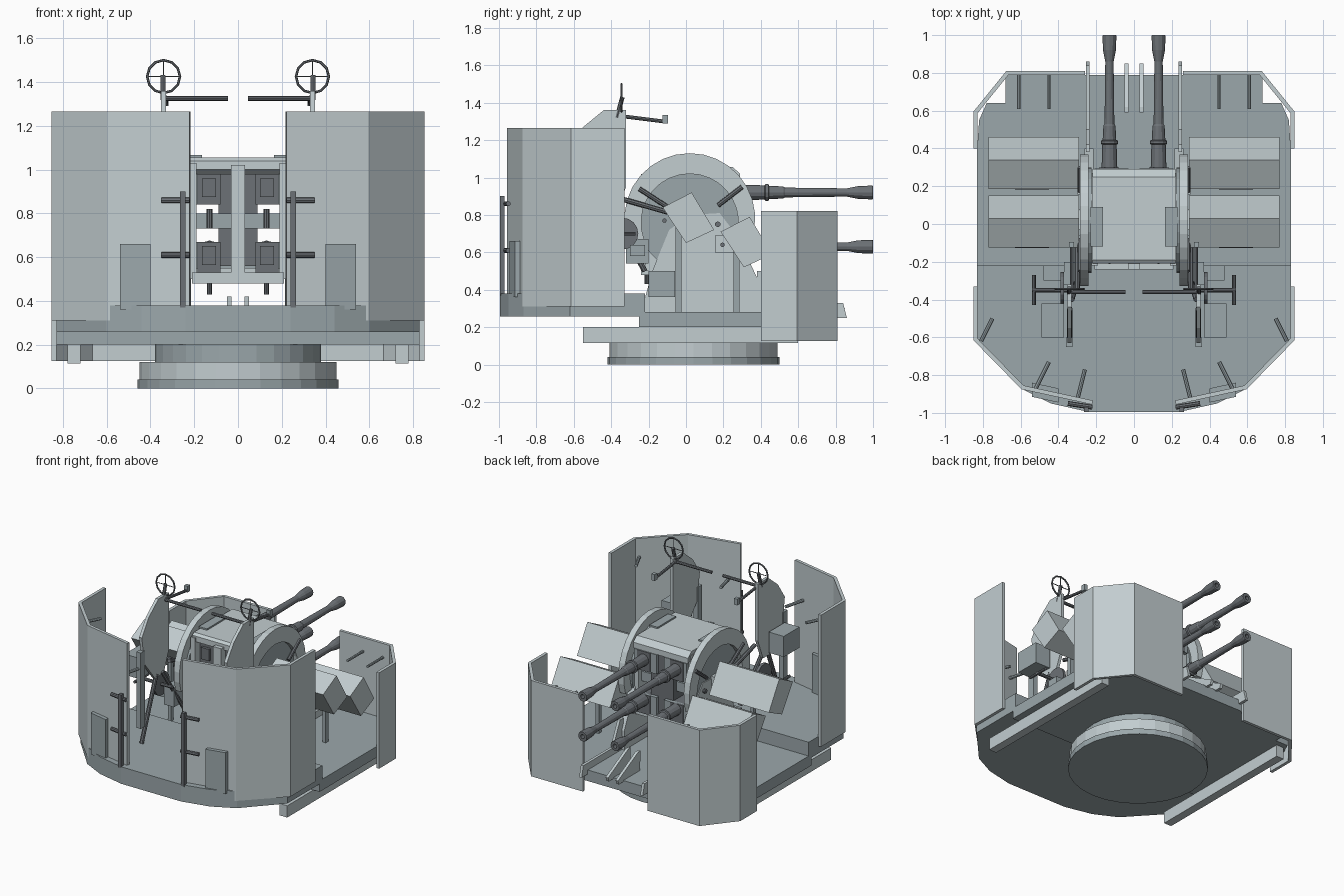
import bpy, bmesh, math
from mathutils import Vector, Matrix

if "Cube" in bpy.data.objects:
    bpy.data.objects.remove(bpy.data.objects["Cube"])


def material(name, rgb):
    m = bpy.data.materials.new(name)
    m.diffuse_color = (*rgb, 1)
    m.use_nodes = True
    m.node_tree.nodes["Principled BSDF"].inputs["Base Color"].default_value = m.diffuse_color
    return m


PAINT = material("blue_grey_paint", (.54, .61, .63))
DECK = material("deck_grey", (.33, .39, .41))
STEEL = material("dark_steel", (.15, .165, .18))


def finish(name, bm, mirror=False, mat=None):
    bmesh.ops.recalc_face_normals(bm, faces=bm.faces)
    me = bpy.data.meshes.new(name)
    bm.to_mesh(me)
    bm.free()
    me.materials.append(mat or PAINT)
    ob = bpy.data.objects.new(name, me)
    bpy.context.collection.objects.link(ob)
    if mirror:
        ob.modifiers.new("Mirror", 'MIRROR')
    return ob


def prism(name, pts, axis, a, b, mirror=False, mat=None):
    """Extrude a 2D outline: axis 'z' takes (x, y), axis 'x' takes (y, z)."""
    bm = bmesh.new()
    f = (lambda p, t: (p[0], p[1], t)) if axis == 'z' else (lambda p, t: (t, p[0], p[1]))
    lo = [bm.verts.new(f(p, a)) for p in pts]
    hi = [bm.verts.new(f(p, b)) for p in pts]
    n = len(pts)
    bm.faces.new(lo)
    bm.faces.new(hi)
    for i in range(n):
        j = (i + 1) % n
        bm.faces.new((lo[i], lo[j], hi[j], hi[i]))
    return finish(name, bm, mirror, mat)


def box(name, x0, x1, y0, y1, z0, z1, mirror=True, mat=None):
    return prism(name, [(x0, y0), (x1, y0), (x1, y1), (x0, y1)], 'z', z0, z1, mirror, mat)


def rod(name, p, q, r=0.01, sides=8, mirror=True, mat=STEEL):
    p, q = Vector(p), Vector(q)
    d = q - p
    m = Matrix.Translation((p + q) / 2) @ d.to_track_quat('Z', 'Y').to_matrix().to_4x4()
    bm = bmesh.new()
    bmesh.ops.create_cone(bm, cap_ends=True, segments=sides, radius1=r, radius2=r,
                          depth=d.length, matrix=m)
    return finish(name, bm, mirror, mat)


def shield(name, path, z0, z1, t=0.022):
    bm = bmesh.new()
    cols = [(bm.verts.new((x, y, z0)), bm.verts.new((x, y, z1))) for x, y in path]
    for (a, b), (c, d) in zip(cols, cols[1:]):
        bm.faces.new((a, c, d, b))
    ob = finish(name, bm)
    so = ob.modifiers.new("Thickness", 'SOLIDIFY')
    so.thickness, so.offset, so.use_even_offset = t, 0, True
    ob.modifiers.new("Mirror", 'MIRROR')


def lathe(name, prof, x, z, sides=12):
    """Revolve (y, radius) stations around an axis along y."""
    bm = bmesh.new()
    rings = [[bm.verts.new((x + r * math.cos(2 * math.pi * i / sides), y,
                            z + r * math.sin(2 * math.pi * i / sides)))
              for i in range(sides)] for y, r in prof]
    for a, b in zip(rings, rings[1:]):
        for i in range(sides):
            j = (i + 1) % sides
            bm.faces.new((a[i], a[j], b[j], b[i]))
    bm.faces.new(rings[0])
    bm.faces.new(rings[-1])
    return finish(name, bm, True, STEEL)


def arc(cy, cz, r, a0, a1, n):
    return [(cy + r * math.cos(math.radians(a0 + (a1 - a0) * i / n)),
             cz + r * math.sin(math.radians(a0 + (a1 - a0) * i / n))) for i in range(n + 1)]


def sym(half):
    return half + [(-x, y) for x, y in reversed(half)]


# Turntable
for nm, r, z0, z1, mt in (("base_flange", .46, 0, .04, DECK), ("base_ring", .45, .04, .12, PAINT),
                          ("turntable_neck", .38, .12, .2, DECK)):
    rod(nm, (0, .04, z0), (0, .04, z1), r, 28, False, mt)

# Floors and side beams
prism("rear_floor", sym([(.83, -.25), (.83, .4), (.82, .55), (.78, .64), (.68, .64), (.68, .79)]),
      'z', .2, .28, False, DECK)
prism("front_floor", sym([(.83, -.22), (.83, -.62), (.6, -.87), (.44, -.95), (.24, -.995)]),
      'z', .257, .38, False, DECK)
box("side_beam", .72, .78, -.55, .6, .115, .2)

# Armour shields
shield("front_shield", [(.84, -.33), (.84, -.61), (.59, -.865), (.22, -.945)], .31, 1.265)
shield("rear_shield", [(.84, .4), (.84, .59), (.67, .8), (.26, .8)], .125, .82)
for i, (p, q, z) in enumerate([((.3, -.93), (.26, -.77), 1.0), ((.52, -.87), (.45, -.73), .95),
                               ((.81, -.62), (.75, -.5), 1.13)]):
    rod(f"front_shield_peg_{i}", (*p, z), (*q, z), .011, mat=DECK)
for x in (.45, .61):
    rod(f"rear_shield_peg_{x}", (x, .61, .72), (x, .79, .72), .009, mat=DECK)
box("shield_edge_post", .24, .265, -.995, -.97, .37, .9, mat=STEEL)
for z in (.61, .86):
    rod(f"shield_latch_{z}", (.22, -.97, z), (.35, -.95, z), .013)
prism("front_locker", [(.4, -.945), (.54, -.915), (.54, -.84), (.4, -.87)],
      'z', .36, .66, True, DECK)

# Trunnion cheeks
prism("trunnion_cheek", [(-.24, .28), (-.18, .5), (-.09, .72), (.02, .8), (.18, .81),
                         (.28, .68), (.4, .42), (.4, .28)], 'x', .215, .262, True)
box("cheek_box", .25, .31, -.2, -.06, .36, .5, mat=DECK)
rod("trunnion_pivot", (.2, .17, .75), (.28, .17, .75), .015, 10)

# Elevating side discs: raised rim around a recessed plate
prism("side_disc", arc(.02, .78, .28, 0, 360, 28)[:-1], 'x', .225, .255, True, DECK)
prism("side_disc_rim", arc(.02, .78, .35, -20, 200, 18) + arc(.02, .76, .26, 200, -20, 18),
      'x', .24, .285, True)
rod("disc_brace_front", (.285, -.25, .94), (.285, -.08, .83), .013)
rod("disc_brace_rear", (.285, .3, .95), (.285, .17, .85), .013)

# Gun cradle
prism("cradle_cover", [(-.21, 1.0), (-.21, 1.04), (-.19, 1.055), (.25, 1.055), (.29, 1.02),
                       (.29, .98), (.24, 1.02), (-.18, 1.02)], 'x', -.22, .22)
box("cover_hatch", .165, .23, -.12, .09, 1.05, 1.066, mat=DECK)
box("cradle_side", .19, .225, -.22, .27, .5, 1.03)
box("cradle_front_sill", -.21, .21, -.24, -.18, .48, .53, False)
box("cradle_post", -.033, .033, -.24, -.19, .52, 1.02, False)
box("cradle_core", -.09, .09, -.15, .27, .56, .98, False, STEEL)
box("cradle_shelf", -.2, .2, -.16, .24, .73, .8, False, DECK)
box("cradle_rear_sill", -.21, .21, .22, .28, .5, .55, False)
rod("cradle_bolt", (.13, -.21, .43), (.13, -.21, .5), .011)
rod("cocking_handle", (.13, -.2, .73), (.13, -.2, .82), .013)

# Four guns
for nm, z in (("upper", .92), ("lower", .61)):
    c = z + (.02 if nm == "lower" else 0)
    box(nm + "_receiver", .08, .185, -.17, .3, z - .08, z + .06, mat=STEEL)
    box(nm + "_breech_block", .1, .165, -.19, -.16, z - .045, z + .04, mat=STEEL)
    box(nm + "_mount_plate", .03, .21, .27, .295, z - .08, z + .06, mat=DECK)
    lathe(nm + "_barrel", [(.28, .042), (.42, .038), (.425, .046), (.44, .046), (.445, .036),
                           (.52, .032), (.53, .026), (.86, .022), (.92, .034), (.995, .037),
                           (1.0, .034), (1.0, .015), (.93, .015)], .13, c)

# Ammunition boxes on posts
for nm, dy, dz in (("front", 0, 0), ("rear", .31, -.13)):
    pts = [(.03, .92), (.15, .72), (0, .65), (-.125, .84)]
    prism(nm + "_ammo_box", [(y + dy, z + dz) for y, z in pts], 'x', .29, .77, True)
    box(nm + "_ammo_post", .5, .525, -.055 + dy, -.025 + dy, .28, .75 + dz, mat=DECK)
    rod(nm + "_ammo_handle", (.45, -.115 + dy, .77 + dz), (.63, -.115 + dy, .77 + dz), .012)
    box(nm + "_ammo_feed", .24, .3, -.03 + dy * .6, .08 + dy * .6, .73 + dz, .82 + dz)

# Rear deck rails
prism("deck_side_rail", [(.38, .28), (.38, .5), (.42, .5), (.5, .33), (.84, .33), (.86, .25),
                         (.78, .25), (.78, .28)], 'x', .235, .255, True)
prism("deck_center_rail", [(.59, .42), (.62, .42), (.85, .3), (.84, .27), (.6, .28)],
      'x', .03, .05, True)

# Sight brackets and ring sights
prism("sight_bracket", [(-.32, 1.36), (-.44, 1.36), (-.55, 1.27), (-.63, 1.15), (-.6, .95),
                        (-.48, .8), (-.38, .8), (-.32, .95)], 'x', .33, .352, True)
rod("sight_post", (.343, -.37, 1.32), (.343, -.34, 1.43), .012)
bpy.ops.mesh.primitive_torus_add(location=(0, 0, 0), major_segments=12, minor_segments=6,
                                 major_radius=.075, minor_radius=.006)
ring = bpy.context.object
ring.name = "ring_sight"
ring.data.transform(Matrix.Translation((.34, -.345, 1.425)) @ Matrix.Rotation(math.pi / 2, 4, 'X'))
ring.data.materials.append(STEEL)
ring.modifiers.new("Mirror", 'MIRROR')
rod("sight_wire_upright", (.34, -.345, 1.35), (.34, -.345, 1.5), .003, 6)
rod("sight_wire_level", (.265, -.345, 1.425), (.415, -.345, 1.425), .003, 6)
rod("sight_cross_bar", (.35, -.36, 1.325), (.045, -.36, 1.325), .011)
rod("eyepiece_arm", (.33, -.36, 1.33), (.33, -.12, 1.3), .01)
box("eyepiece", .318, .345, -.125, -.095, 1.29, 1.335, mat=DECK)

# Aiming linkage, handwheels and crew seats
rod("linkage_arm", (.3, -.36, .89), (.3, -.08, .81), .014)
rod("linkage_leg_front", (.34, -.45, .82), (.34, -.62, .38), .015)
rod("linkage_leg_rear", (.33, -.4, .82), (.28, -.22, .5), .015)
box("gearbox", .29, .37, -.32, -.2, .54, .67, mat=DECK)
rod("handwheel", (.37, -.34, .7), (.39, -.34, .7), .085, 16)
rod("handwheel_shaft", (.28, -.35, .7), (.54, -.35, .7), .012)
rod("hand_crank", (.53, -.27, .7), (.53, -.43, .7), .01)
box("seat_box", .37, .49, -.6, -.42, .83, .98, mat=DECK)
box("front_pedal_box", .37, .48, -.3, -.22, .58, .64, mat=DECK)
box("linkage_stay", .325, .36, -.65, -.6, .5, 1.05, mat=DECK)
